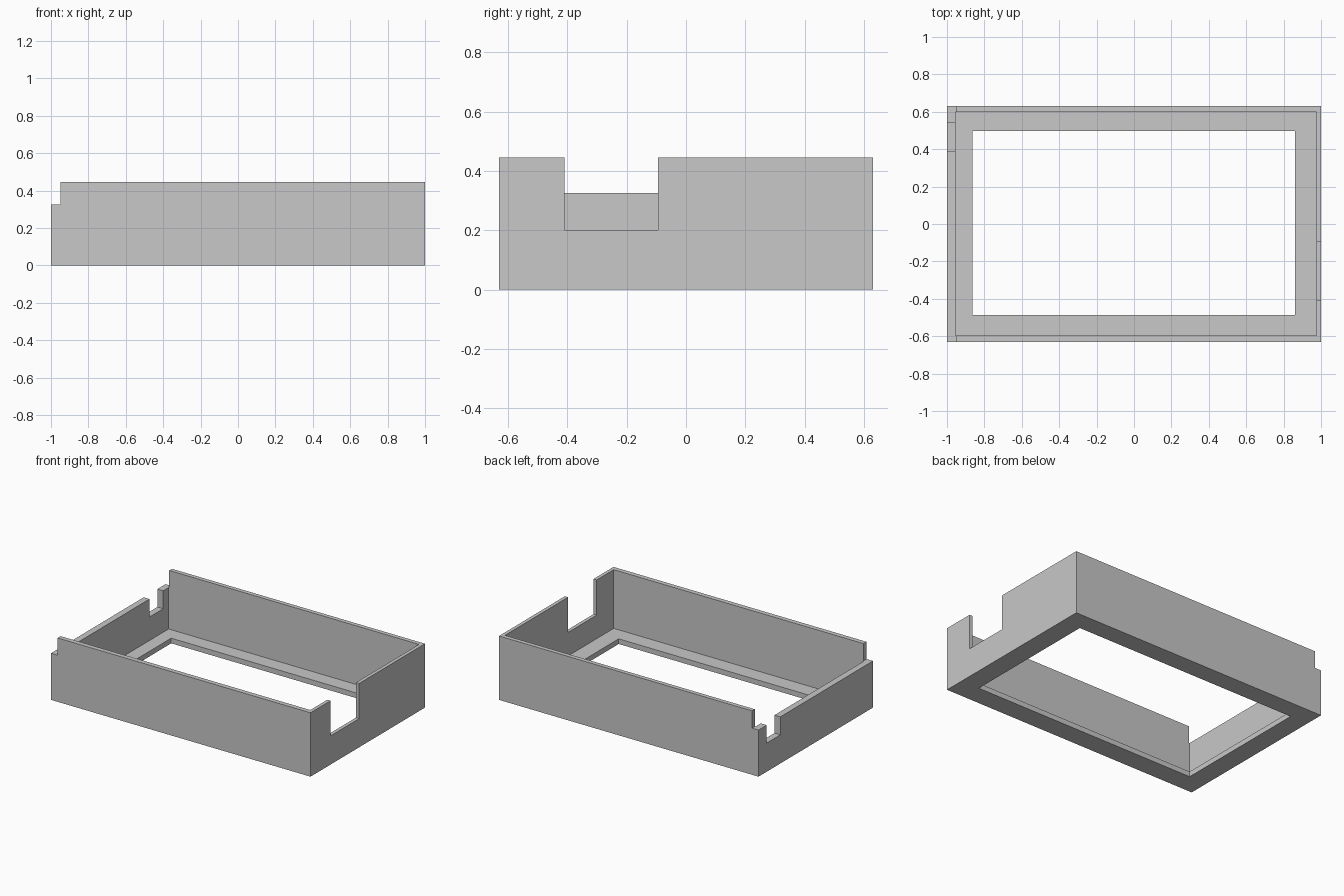
import bpy
import bmesh
from mathutils import Vector

cube = bpy.data.objects.get("Cube")
if cube:
    bpy.data.objects.remove(cube, do_unlink=True)

grey = bpy.data.materials.new("light_grey")
grey.use_nodes = True
colour = (0.58, 0.58, 0.58, 1)
grey.diffuse_color = colour
grey.node_tree.nodes["Principled BSDF"].inputs["Base Color"].default_value = colour


def box(name, low, high):
    """Box spanning two opposite corners."""
    low, high = Vector(low), Vector(high)
    bm = bmesh.new()
    bmesh.ops.create_cube(bm, size=1)
    bmesh.ops.scale(bm, vec=high - low, verts=bm.verts)
    bmesh.ops.translate(bm, vec=(low + high) / 2, verts=bm.verts)
    mesh = bpy.data.meshes.new(name)
    bm.to_mesh(mesh)
    bm.free()
    mesh.materials.append(grey)
    obj = bpy.data.objects.new(name, mesh)
    bpy.context.collection.objects.link(obj)
    return obj


def carve(target, name, low, high):
    """Cut a box out of the target and discard the cutter."""
    cutter = box(name, low, high)
    cutter.hide_render = True
    mod = target.modifiers.new(name, "BOOLEAN")
    mod.operation = "DIFFERENCE"
    mod.solver = "EXACT"
    mod.object = cutter
    bpy.context.view_layer.objects.active = target
    bpy.ops.object.modifier_apply(modifier=mod.name)
    bpy.data.objects.remove(cutter, do_unlink=True)


# Outer block of the open tray
tray = box("tray_frame", (-1, -0.63, 0), (1, 0.63, 0.445))

# Inside cavity, leaving a thin floor
carve(tray, "cavity", (-0.955, -0.597, 0.036), (0.975, 0.6, 1))
# Floor opening, leaving a ledge all round
carve(tray, "floor_opening", (-0.863, -0.487, -1), (0.86, 0.497, 0.2))
# Lowered right end wall
carve(tray, "low_end", (-1.2, -1, 0.325), (-0.95, 1, 1))
# Small slot in the low end wall
carve(tray, "small_slot", (-1.2, 0.39, 0.2), (-0.9, 0.54, 1))
# Wide slot in the left end wall
carve(tray, "wide_slot", (0.9, -0.41, 0.2), (1.2, -0.095, 1))
